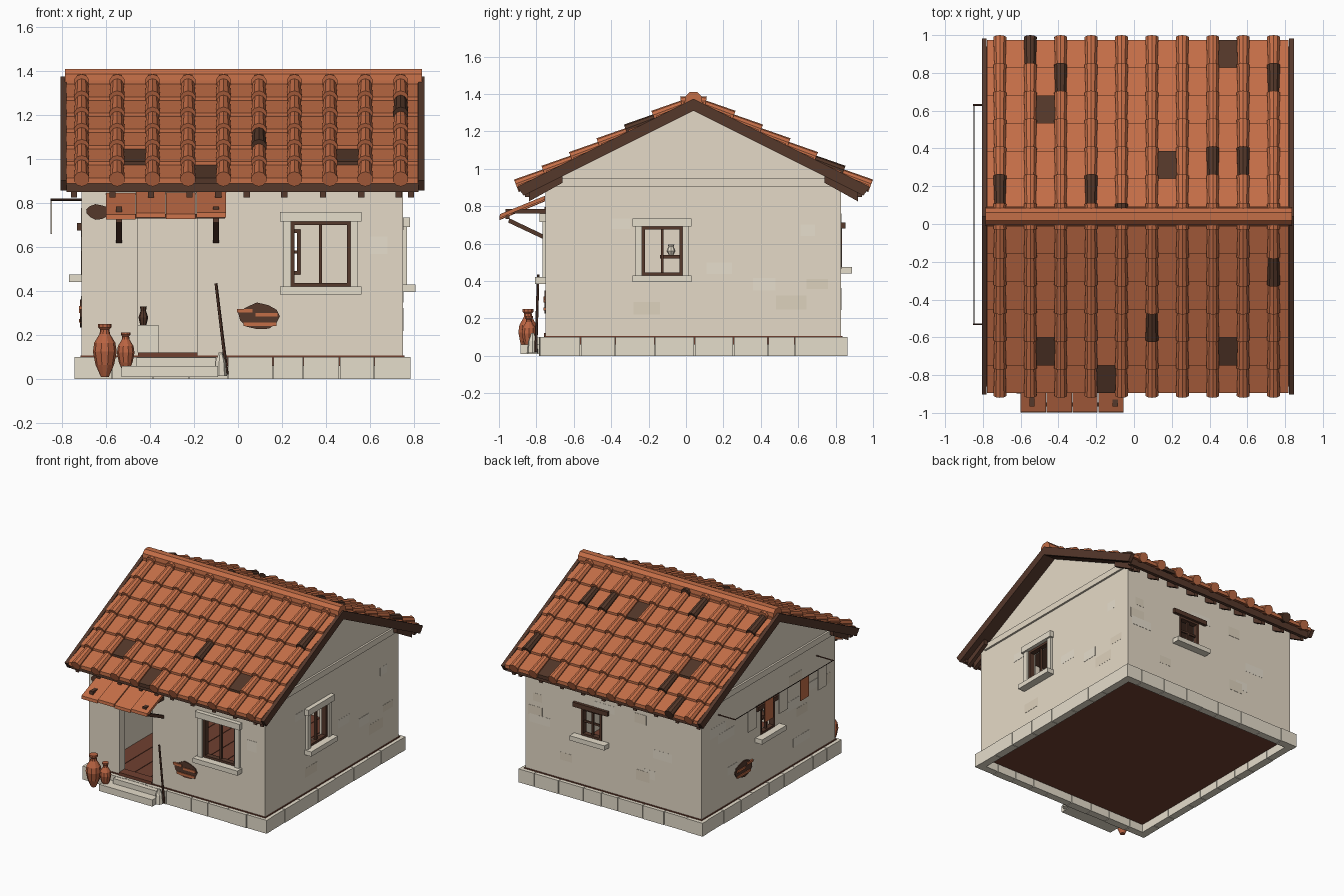
import bpy, bmesh, math, random
from mathutils import Vector

if "Cube" in bpy.data.objects:
    bpy.data.objects.remove(bpy.data.objects["Cube"])

random.seed(4)

# ---- materials (sRGB 0-255 converted to linear) ----
COLORS = dict(plaster=(229, 218, 199), plaster_light=(233, 224, 207), plaster_warm=(222, 210, 189),
              stone=(229, 221, 203), terracotta=(196, 110, 71), soot_tile=(82, 54, 40),
              dark_wood=(85, 56, 43), floor_wood=(112, 64, 48), clay=(186, 100, 66), iron=(48, 36, 30))
MATS = {}
for key, rgb in COLORS.items():
    m = bpy.data.materials.new(key)
    m.diffuse_color = [((c / 255 + 0.055) / 1.055) ** 2.4 for c in rgb] + [1]
    m.use_nodes = True
    m.node_tree.nodes["Principled BSDF"].inputs["Base Color"].default_value = m.diffuse_color
    MATS[key] = m


class Part:
    """Collects simple solids into one object."""
    def __init__(self, name):
        self.name, self.bm, self.mats = name, bmesh.new(), []

    def idx(self, mat):
        if mat not in self.mats:
            self.mats.append(mat)
        return self.mats.index(mat)

    def loft(self, rings, mat):
        i = self.idx(mat)
        vr = [[self.bm.verts.new(p) for p in r] for r in rings]
        n = len(vr[0])
        fs = [self.bm.faces.new((a[k], a[(k + 1) % n], b[(k + 1) % n], b[k]))
              for a, b in zip(vr, vr[1:]) for k in range(n)]
        fs += [self.bm.faces.new(vr[0][::-1]), self.bm.faces.new(vr[-1])]
        for f in fs:
            f.material_index = i

    def prism(self, yz, x0, x1, mat):
        self.loft([[(x, y, z) for y, z in yz] for x in (x0, x1)], mat)

    def box(self, x0, x1, y0, y1, z0, z1, mat):
        self.prism([(y0, z0), (y1, z0), (y1, z1), (y0, z1)], x0, x1, mat)

    def rod(self, p0, p1, r0, r1, mat, n=8):
        p0, p1 = Vector(p0), Vector(p1)
        q = (p1 - p0).to_track_quat('Z', 'Y')
        ring = lambda p, r: [p + q @ Vector((r * math.cos(t), r * math.sin(t), 0))
                             for t in (2 * math.pi * (k + .5) / n for k in range(n))]
        self.loft([ring(p0, r0), ring(p1, r1)], mat)

    def lathe(self, x, y, prof, mat, n=10):
        self.loft([[(x + r * math.cos(2 * math.pi * k / n), y + r * math.sin(2 * math.pi * k / n), z)
                    for k in range(n)] for r, z in prof], mat)

    def done(self):
        bmesh.ops.recalc_face_normals(self.bm, faces=self.bm.faces)
        me = bpy.data.meshes.new(self.name)
        self.bm.to_mesh(me)
        for m in self.mats:
            me.materials.append(MATS[m])
        ob = bpy.data.objects.new(self.name, me)
        bpy.context.collection.objects.link(ob)
        return ob


# wall coordinates: u along the wall, o outward from it, z up
X0, X1, Y0, Y1, YR = -.71, .75, -.75, .83, .04
def at(side, u, o, z):
    return {'front': (u, Y0 - o, z), 'back': (u, Y1 + o, z),
            'left': (X0 - o, u, z), 'right': (X1 + o, u, z)}[side]

def wbox(part, side, u0, u1, o0, o1, z0, z1, mat):
    part.loft([[at(side, u, o, z) for u, z in ((u0, z0), (u1, z0), (u1, z1), (u0, z1))]
               for o in (o0, o1)], mat)


# ---- walls: hollow gabled shell with real openings ----
WINDOWS = {'front': (.24, .51, .42, .715), 'right': (-.235, -.02, .43, .69),
           'back': (.115, .285, .475, .68), 'left': (-.035, .135, .475, .675)}
DOOR = (-.455, -.185, .05, .74)
def house(y0, y1, z0, peak):
    e = peak - .5 * (YR - y0)
    return [(y0, z0), (y1, z0), (y1, e), (YR, peak), (y0, e)]

walls = Part('walls')
walls.prism(house(Y0, Y1, .1, 1.31), X0, X1, 'plaster')
walls = walls.done()
room = Part('room_cutter')
room.prism(house(Y0 + .06, Y1 - .06, .05, 1.34), X0 + .06, X1 - .06, 'plaster')
holes = Part('opening_cutter')
for side, (a, b, c, d) in list(WINDOWS.items()) + [('front', DOOR)]:
    wbox(holes, side, a, b, -.1, .05, c, d, 'plaster')
bpy.context.view_layer.objects.active = walls
for cutter in (room.done(), holes.done()):
    cutter.hide_render = True
    mod = walls.modifiers.new('cut', 'BOOLEAN')
    mod.operation, mod.solver, mod.object = 'DIFFERENCE', 'EXACT', cutter
    bpy.ops.object.modifier_apply(modifier=mod.name)
    bpy.data.objects.remove(cutter)

# ---- faded plaster patches ----
p = Part('plaster_patches')
for i in range(44):
    side = ('front', 'right', 'back', 'left')[i % 4]
    lo, hi = (X0, X1) if side in ('front', 'back') else (Y0, Y1)
    w, h = random.uniform(.07, .2), random.uniform(.05, .08)
    u, z = random.uniform(lo + .02, hi - w - .02), random.uniform(.2, .75)
    gaps = [WINDOWS[side]] + ([DOOR] if side == 'front' else [])
    if all(u + w < a - .05 or u > b + .05 or z + h < c or z > d for a, b, c, d in gaps):
        wbox(p, side, u, u + w, -.002, .0006 + .00004 * i, z, z + h,
             random.choice(('plaster_light', 'plaster_warm')))
p.done()

# ---- gable string courses ----
p = Part('gable_bands')
for side in ('left', 'right'):
    wbox(p, side, YR - .74, YR + .74, -.01, .014, .905, .95, 'plaster')
p.done()

# ---- floor slab, planks and stone plinth ----
p = Part('floor')
p.box(X0 - .006, X1 + .006, Y0 - .006, Y1 + .006, .06, .107, 'floor_wood')
for k in range(10):
    x = X0 + .065 + k * .133
    p.box(x, x + .127, Y0 + .065, Y1 - .065, .1, .111, 'floor_wood')
p.done()
p = Part('plinth_blocks')
for side in ('front', 'back', 'left', 'right'):
    lo, hi = (X0 - .035, X1 + .035) if side in ('front', 'back') else (Y0, Y1)
    u = lo
    while u < hi - .01:
        w = random.uniform(.13, .22)
        e = hi if hi - u - w < .1 else u + w
        wbox(p, side, u + .002, e - .002, -.025, .035 - random.uniform(0, .006), 0, .1, 'stone')
        u = e
p.done()

# ---- windows: wooden frames, bars, stone surrounds, lintels and sills ----
p = Part('windows')
for side, (a, b, c, d) in WINDOWS.items():
    t, big, mid = .016, side in ('front', 'right'), (a + b) / 2
    for u0, u1, z0, z1 in ((a, a + t, c, d), (b - t, b, c, d), (a, b, c, c + t), (a, b, d - t, d)):
        wbox(p, side, u0, u1, -.035, .004, z0, z1, 'dark_wood')
    wbox(p, side, mid - .007, mid + .007, -.025, -.008, c, d, 'dark_wood')
    if big:
        for u in (a - .036, b):
            wbox(p, side, u, u + .036, -.01, .018, c, d, 'stone')
    else:
        wbox(p, side, a, b, -.022, -.01, (c + d) / 2 - .007, (c + d) / 2 + .007, 'dark_wood')
    ex = .05 if big else .06
    wbox(p, side, a - ex, b + ex, -.01, .032 if big else .022, d, d + (.045 if big else .033),
         'stone' if big else 'dark_wood')
    wbox(p, side, a - ex, b + ex, -.02, .057, c - .035, c, 'stone')
p.done()

# ---- bare spots with brick showing ----
p = Part('bare_brick_spots')
for side, u, z, ru, rz in (('front', .1, .285, .1, .062), ('front', -.64, .76, .055, .035),
                           ('left', .34, .3, .1, .062)):
    pts = [(u + ru * f * math.cos(t), z + rz * f * math.sin(t))
           for t, f in ((2 * math.pi * k / 11, random.uniform(.88, 1.06)) for k in range(11))]
    p.loft([[at(side, a, o, b) for a, b in pts] for o in (-.004, .007)], 'dark_wood')
    if ru > .08:
        for du, w, dz in ((-.07, .07, .025), (.03, .1, .008), (0, .15, -.035)):
            wbox(p, side, u + du - w / 2, u + du + w / 2, 0, .013, z + dz - .008, z + dz + .008, 'terracotta')
p.done()

# ---- roof timber: deck, barge boards, fascia, rafter tails ----
def vee(d_out, top, bot, d_in):
    return [(YR - d_out, top - .5 * d_out), (YR, top), (YR + d_out, top - .5 * d_out),
            (YR + d_in, bot - .5 * d_in), (YR, bot), (YR - d_in, bot - .5 * d_in)]
p = Part('roof_timber')
p.prism(vee(.9, 1.345, 1.312, .89), -.782, .822, 'dark_wood')
for x in (-.806, .82):
    p.prism(vee(.942, 1.374, 1.31, .908), x, x + .026, 'dark_wood')
for s in (-1, 1):
    p.box(-.78, .82, YR + s * .875, YR + s * .9, .85, .9, 'dark_wood')
    for x in (-.745, -.57, -.395, -.22, -.09, .04, .21, .386, .56, .73, .785):
        p.prism([(YR + s * d, b - .5 * d) for d, b in ((.7, 1.315), (.88, 1.315), (.88, 1.265), (.7, 1.275))],
                x - .014, x + .014, 'dark_wood')
p.done()

# ---- roof tiles: flat pans, round covers, ridge ----
STEP, COVERS = .147, [-.71 + .161 * k for k in range(10)]
DARK_PANS = {(1, 7, 0), (1, 1, 2), (1, 5, 4), (-1, 1, 1), (-1, 7, 1), (-1, 3, 0)}
DARK_COVERS = {(1, 1, 0), (1, 2, 1), (1, 9, 1), (1, 7, 4), (1, 8, 4), (1, 0, 5), (1, 3, 5), (1, 4, 6),
               (-1, 9, 4), (-1, 5, 2)}
pans, covers = Part('pan_tiles'), Part('cover_tiles')
edges = [-.78] + COVERS + [.82]
for s in (-1, 1):
    for r in range(7):
        d1 = .935 - STEP * r
        d0 = max(d1 - STEP - .02, .01)
        for c in range(11):
            prof = [(YR + s * d, 1.34 + h - .5 * d) for d, h in ((d0, 0), (d1, .016), (d1, .042), (d0, .024))]
            pans.prism(prof, edges[c] + .002, edges[c + 1] - .002,
                       'soot_tile' if (s, c - 1, r) in DARK_PANS else 'terracotta')
        c1 = d1 + .012
        c0 = max(c1 - STEP - .015, .01)
        for c, x in enumerate(COVERS):
            covers.rod((x, YR + s * c1, 1.382 - .5 * c1), (x, YR + s * c0, 1.364 - .5 * c0), .036, .03,
                       'soot_tile' if (s, c, r) in DARK_COVERS else 'terracotta', 10)
pans.done()
covers.done()
p = Part('ridge_tile')
p.prism([(YR + a, z) for a, z in ((-.048, 1.345), (.048, 1.345), (.044, 1.385), (.022, 1.409),
                                  (-.022, 1.409), (-.044, 1.385))], -.786, .836, 'terracotta')
p.done()

# ---- door awning with brackets ----
p = Part('door_awning')
for k in range(4):
    x, h = -.6 + .137 * k, (0, .008, .002, .01)[k]
    p.prism([(-.755, .825 + h), (-.755, .845 + h), (-.995, .747 + h), (-.998, .725 + h)],
            x, x + .134, 'terracotta')
for x in (-.54, -.1):
    p.box(x - .014, x + .014, -.965, -.74, .76, .784, 'dark_wood')
    p.prism([(-.95, .712), (-.945, .735), (-.75, .642), (-.75, .618)], x - .013, x + .013, 'dark_wood')
p.box(-.58, -.06, -.965, -.945, .73, .75, 'dark_wood')
p.done()

# ---- door steps, threshold and leaning pole ----
p = Part('door_steps')
p.box(-.53, -.09, -.885, -.78, .01, .06, 'stone')
p.box(-.46, -.1, -.82, -.78, .06, .098, 'stone')
p.box(-.455, -.185, -.76, -.69, .1, .122, 'floor_wood')
p.lathe(-.08, -.82, [(.03, .015), (.024, .08), (.008, .122)], 'stone', 7)
p.done()
p = Part('leaning_pole')
p.rod((-.05, -.803, .02), (-.1, -.79, .435), .008, .007, 'dark_wood', 6)
p.done()

# ---- clay jars beside the door ----
p = Part('clay_jars')
for x, y, z, k in ((-.605, -.845, .01, 1), (-.51, -.84, .035, .74)):
    p.lathe(x, y, [(r * k, z + h * k) for r, h in ((.018, 0), (.042, .055), (.054, .115), (.048, .155), (.024, .195),
                                                   (.021, .215), (.03, .225), (.03, .24))], 'clay')
p.done()

# ---- washing line on the left wall ----
p = Part('washing_line')
for y in (-.53, .63):
    p.rod((-.70, y, .815), (-.852, y, .815), .005, .005, 'dark_wood', 6)
p.rod((-.848, -.53, .815), (-.848, .63, .815), .003, .003, 'iron', 5)
for y, mat in ((.43, 'plaster'), (.23, 'terracotta'), (.06, 'plaster'), (-.19, 'terracotta'), (-.4, 'plaster')):
    p.box(-.851, -.845, y - .05, y + .05, .66, .815, mat)
p.done()

# ---- room contents seen through the openings ----
p = Part('room_furniture')
p.box(-.455, -.36, .5, .75, .1, .245, 'stone')
p.lathe(-.43, .56, [(.014, .245), (.022, .28), (.012, .31), (.016, .33)], 'soot_tile', 8)
p.box(-.66, -.54, -.14, -.02, .52, .538, 'dark_wood')
p.lathe(-.6, -.08, [(.012, .538), (.024, .56), (.014, .585), (.018, .595)], 'stone', 8)
p.done()
